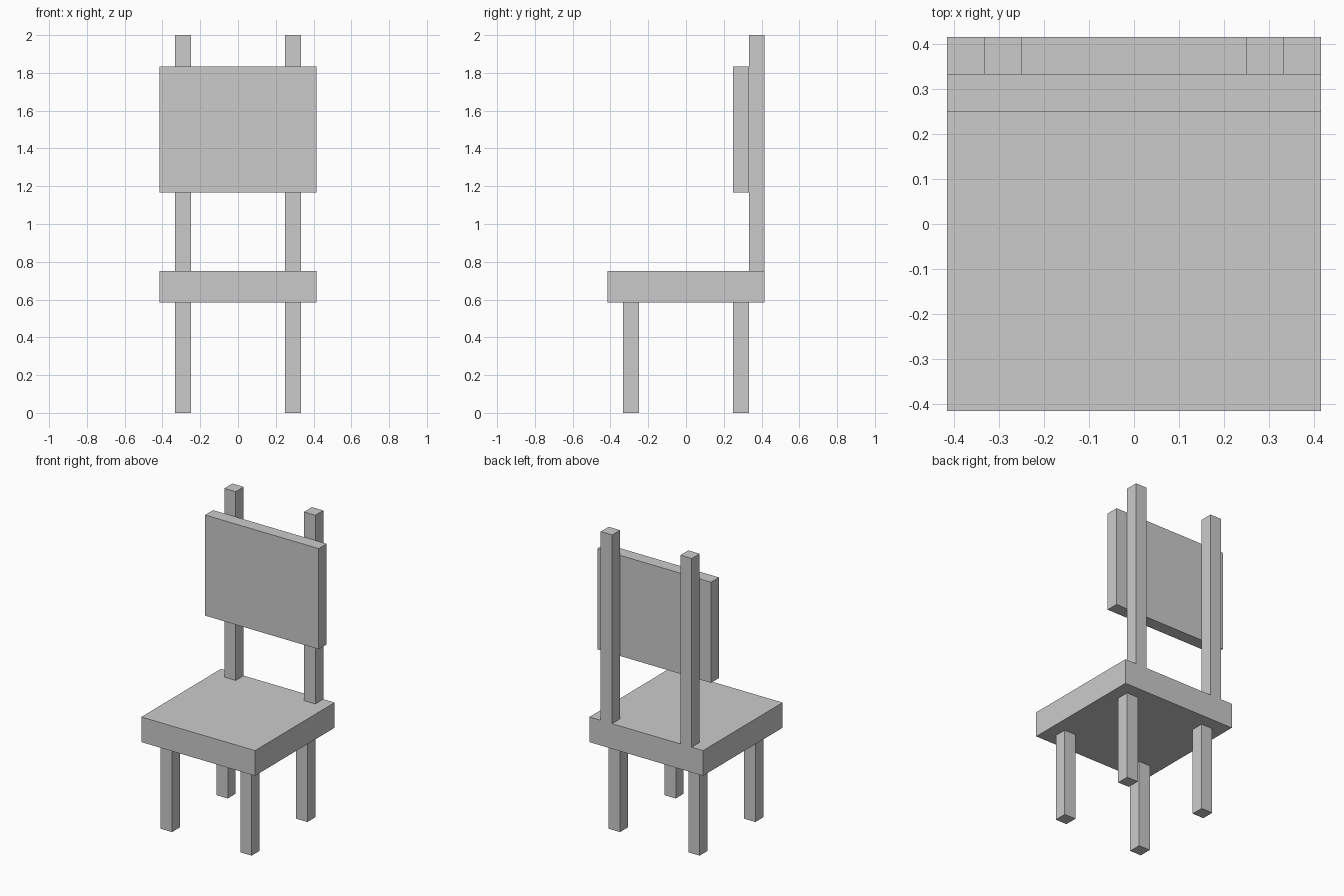
import bpy

if "Cube" in bpy.data.objects:
    bpy.data.objects.remove(bpy.data.objects["Cube"])

U = 1 / 12  # the chair is laid out on a grid of twelfths


def box(name, x, y, z):
    """Add a box spanning the (min, max) ranges, given in grid units."""
    spans = (x, y, z)
    bpy.ops.mesh.primitive_cube_add(size=1, location=[(a + b) / 2 * U for a, b in spans])
    obj = bpy.context.object
    obj.name = name
    obj.scale = [(b - a) * U for a, b in spans]
    bpy.ops.object.transform_apply(location=False, rotation=False, scale=True)
    return obj


# Seat slab and backrest panel
box("seat", (-5, 5), (-5, 5), (7, 9))
box("backrest_panel", (-5, 5), (3, 4), (14, 22))

# Legs and back posts, repeated on the left and right
for side, x in (("left", (-4, -3)), ("right", (3, 4))):
    box(f"front_leg_{side}", x, (-4, -3), (0, 7))
    box(f"back_leg_{side}", x, (3, 4), (0, 7))
    box(f"back_post_{side}", x, (4, 5), (9, 24))
